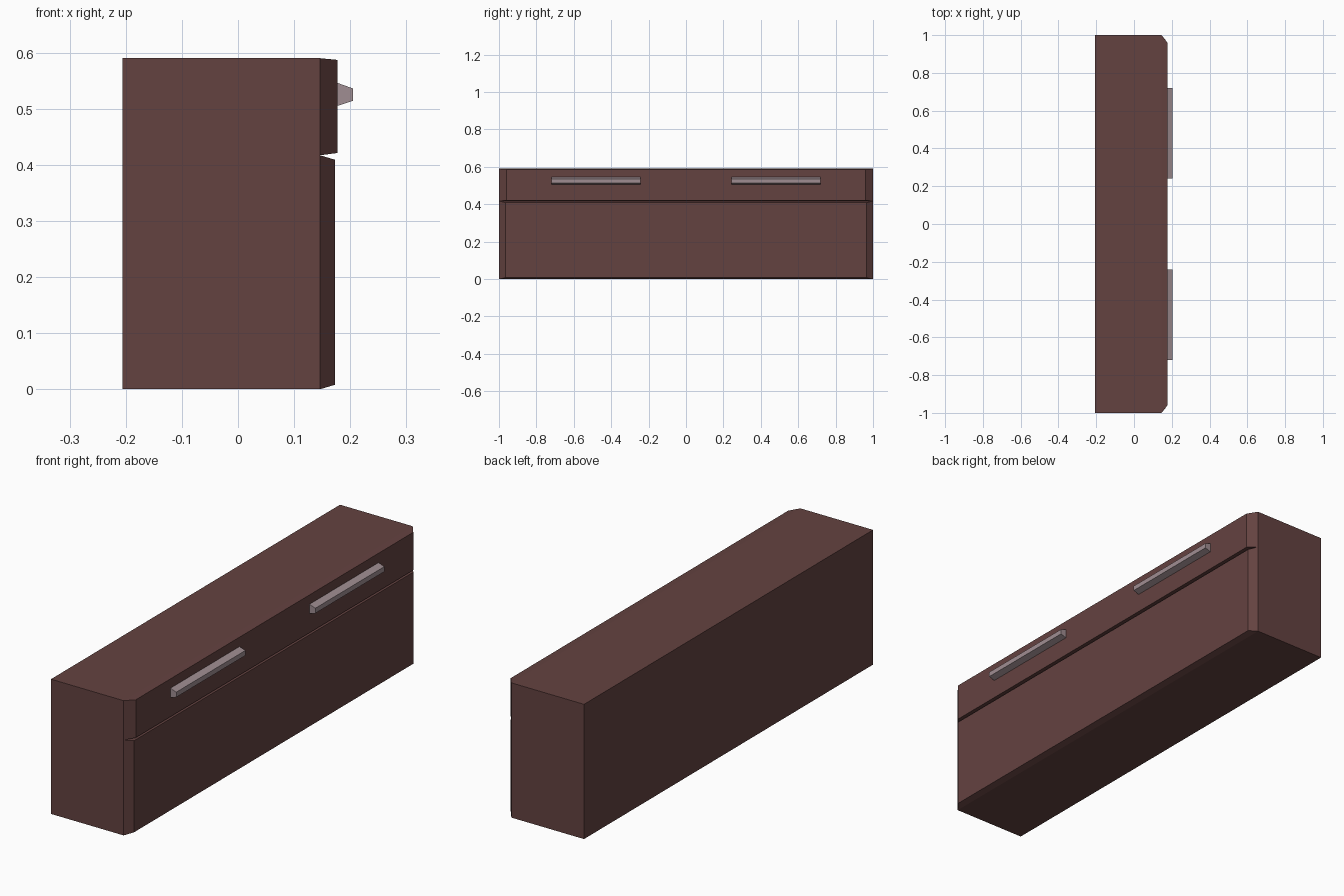
import bpy, bmesh

if "Cube" in bpy.data.objects:
    bpy.data.objects.remove(bpy.data.objects["Cube"])

def material(name, rgb):
    m = bpy.data.materials.new(name)
    m.diffuse_color = (*rgb, 1)
    m.use_nodes = True
    m.node_tree.nodes["Principled BSDF"].inputs["Base Color"].default_value = m.diffuse_color
    return m

wood = material("dark_brown_wood", (0.127, 0.0545, 0.0515))
metal = material("warm_grey_metal", (0.35, 0.27, 0.287))

def tapered_block(name, mat, x0, x1, back, front, skip=None):
    """Block along x between two (y0, y1, z0, z1) rectangles; skip leaves an end open."""
    bm = bmesh.new()
    a, b = [[bm.verts.new((x, y, z)) for y, z in
             ((r[0], r[2]), (r[1], r[2]), (r[1], r[3]), (r[0], r[3]))]
            for x, r in ((x0, back), (x1, front))]
    for i in range(4):
        j = (i + 1) % 4
        bm.faces.new((a[i], b[i], b[j], a[j]))
    if skip != "back":
        bm.faces.new(a)
    if skip != "front":
        bm.faces.new(b[::-1])
    bmesh.ops.recalc_face_normals(bm, faces=bm.faces)
    # make sure the open shells face outward
    c = sum((v.co for v in bm.verts), a[0].co * 0) / 8
    if sum((f.calc_center_median() - c).dot(f.normal) for f in bm.faces) < 0:
        bmesh.ops.reverse_faces(bm, faces=bm.faces)
    me = bpy.data.meshes.new(name)
    bm.to_mesh(me)
    bm.free()
    me.materials.append(mat)
    ob = bpy.data.objects.new(name, me)
    bpy.context.collection.objects.link(ob)
    return ob

# carcass, front covered by the two drawer fronts
full = (-1, 1, 0, 0.59)
tapered_block("cabinet_body", wood, -0.206, 0.146, full, full, "front")

# bevelled drawer fronts
tapered_block("lower_drawer_front", wood, 0.146, 0.173,
              (-1, 1, 0, 0.417), (-0.966, 0.966, 0.008, 0.409), "back")
tapered_block("upper_drawer_front", wood, 0.146, 0.177,
              (-1, 1, 0.417, 0.59), (-0.96, 0.96, 0.421, 0.587), "back")

# pair of tapered bar handles
for side, s in (("left", -1), ("right", 1)):
    y0, y1 = sorted((0.242 * s, 0.72 * s))
    tapered_block(side + "_handle", metal, 0.177, 0.205,
                  (y0, y1, 0.505, 0.546), (y0, y1, 0.514, 0.536), "back")
